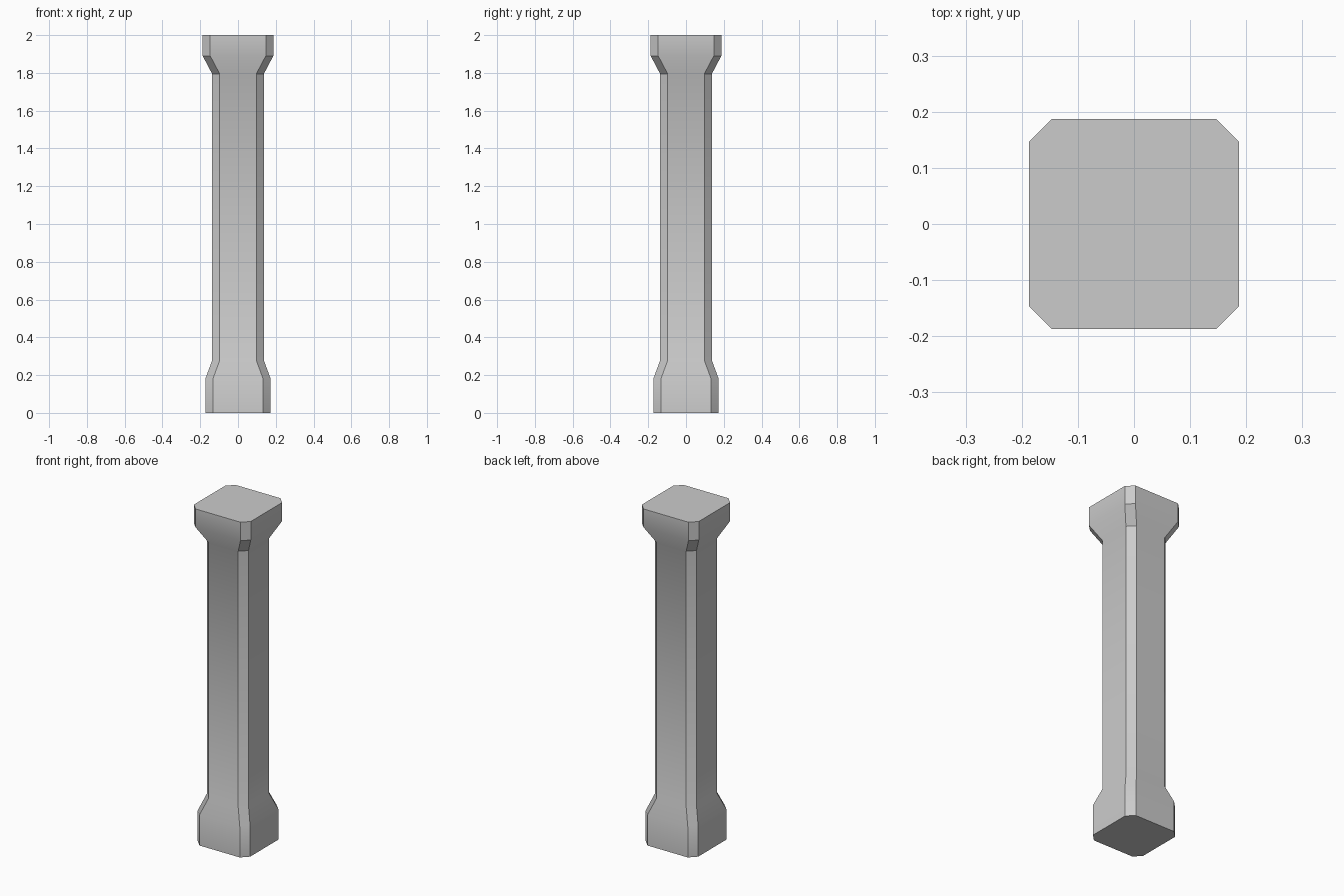
import bpy, bmesh, math

if "Cube" in bpy.data.objects:
    bpy.data.objects.remove(bpy.data.objects["Cube"])

CHAMFER = 0.04
# (height, half width) from the foot to the cap
PROFILE = [(0.0, 0.172), (0.183, 0.172), (0.278, 0.137),
           (1.795, 0.137), (1.89, 0.187), (2.0, 0.187)]


def ring(bm, z, h):
    """Square cross-section with chamfered corners, counter-clockwise."""
    c = h - CHAMFER
    verts = []
    for i in range(4):
        a = i * math.pi / 2
        for x, y in ((h, -c), (h, c)):
            verts.append(bm.verts.new((x * math.cos(a) - y * math.sin(a),
                                       x * math.sin(a) + y * math.cos(a), z)))
    return verts


# Column: one lofted skin with flared foot and cap
bm = bmesh.new()
rings = [ring(bm, z, h) for z, h in PROFILE]
for low, high in zip(rings, rings[1:]):
    for i in range(8):
        j = (i + 1) % 8
        bm.faces.new((low[i], low[j], high[j], high[i]))
bm.faces.new(rings[0][::-1])
bm.faces.new(rings[-1])

mesh = bpy.data.meshes.new("column")
bm.to_mesh(mesh)
bm.free()
column = bpy.data.objects.new("column", mesh)
bpy.context.collection.objects.link(column)

# Soft flares, crisp corner chamfers
bpy.context.view_layer.objects.active = column
column.select_set(True)
bpy.ops.object.shade_smooth_by_angle(angle=math.radians(32))
